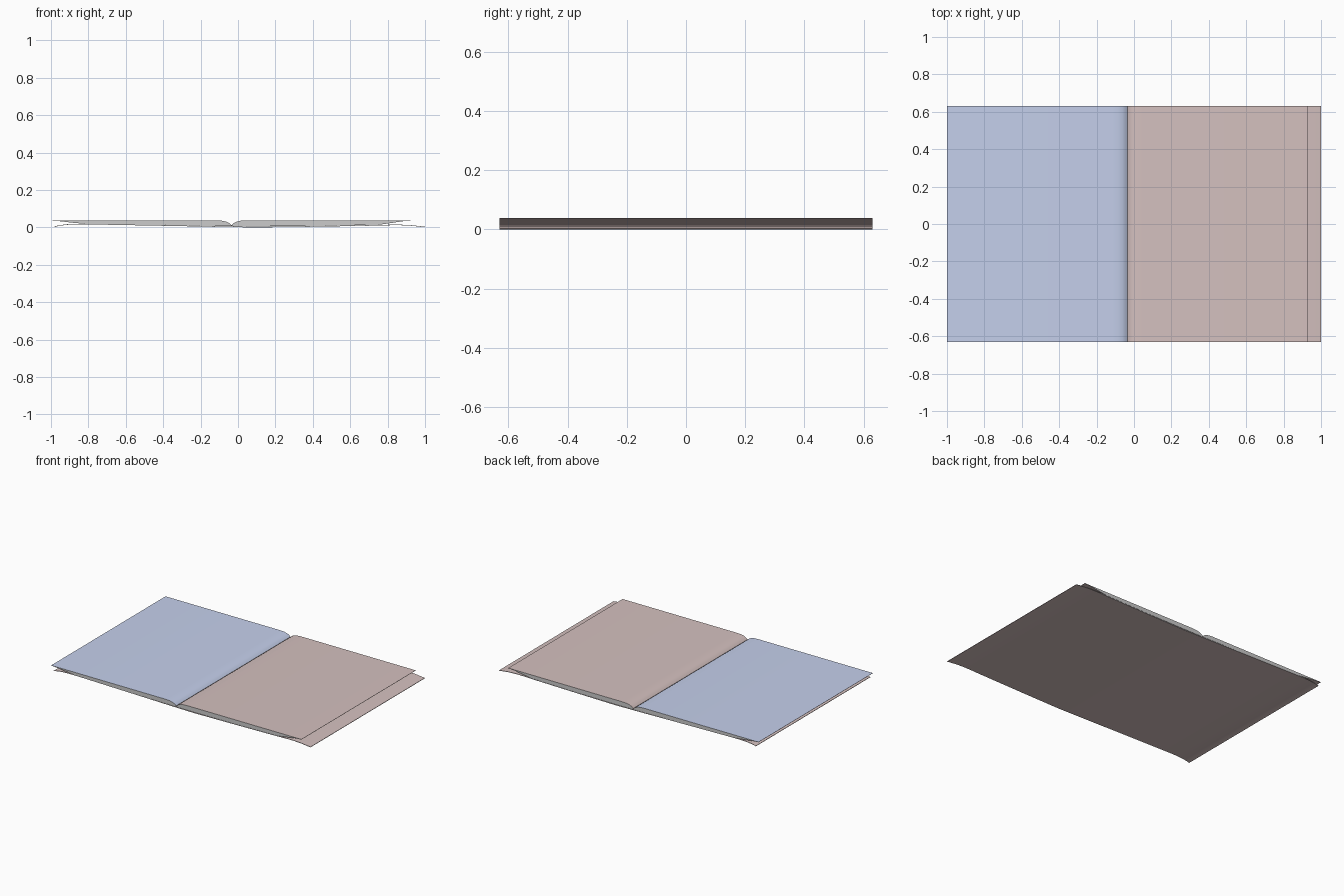
import bpy, bmesh

if "Cube" in bpy.data.objects:
    bpy.data.objects.remove(bpy.data.objects["Cube"])

HALF = 0.63  # half height of the booklet along y


def material(name, rgb):
    m = bpy.data.materials.new(name)
    m.diffuse_color = (*rgb, 1)
    m.use_nodes = True
    m.node_tree.nodes["Principled BSDF"].inputs["Base Color"].default_value = m.diffuse_color
    return m


blue = material("page_blue", (0.56, 0.63, 0.84))
rose = material("paper_rose", (0.66, 0.53, 0.52))
grey = material("page_edges", (0.6, 0.6, 0.6))


def sheet(name, upper, lower, top_mat):
    """Extrude the closed profile upper + reversed lower along y."""
    pts = upper + lower[::-1]
    n = len(pts)
    bm = bmesh.new()
    a = [bm.verts.new((x, -HALF, z)) for x, z in pts]
    b = [bm.verts.new((x, HALF, z)) for x, z in pts]
    for i in range(n):
        j = (i + 1) % n
        f = bm.faces.new((a[i], a[j], b[j], b[i]))
        f.material_index = 0 if i < len(upper) - 1 else 1
    for ring in (a, b[::-1]):
        bm.faces.new(ring).material_index = 2
    bmesh.ops.recalc_face_normals(bm, faces=bm.faces[:])
    me = bpy.data.meshes.new(name)
    bm.to_mesh(me)
    bm.free()
    for m in (top_mat, rose, grey):
        me.materials.append(m)
    ob = bpy.data.objects.new(name, me)
    bpy.context.collection.objects.link(ob)
    bpy.ops.object.select_all(action='DESELECT')
    ob.select_set(True)
    bpy.context.view_layer.objects.active = ob
    bpy.ops.object.shade_smooth_by_angle()


# Left page stack, top leaf reaching past the lower leaves
sheet("left_pages",
      [(-1, .038), (-.115, .038), (-.085, .036), (-.062, .031),
       (-.048, .024), (-.036, .014)],
      [(-1, .0365), (-.95, .033), (-.88, .025), (-.8, .018),
       (-.4, .012), (-.1, .0075), (-.036, .0065)], blue)

# Right page stack
sheet("right_pages",
      [(-.034, .014), (-.022, .024), (-.008, .031), (.015, .036),
       (.045, .038), (.93, .038)],
      [(-.034, .0065), (.1, .006), (.4, .008), (.75, .014),
       (.82, .024), (.88, .033), (.93, .0365)], rose)

# Cover, one sheet under both stacks with drooping outer edges
low = [(-.98, .003), (-.95, .010), (-.91, .0145), (-.86, .0165), (-.75, .0155),
       (-.4, .009), (-.1, .003), (.1, 0), (.4, .004), (.75, .010),
       (.82, .012), (.87, .012), (.93, .009), (1, .001)]
sheet("cover", [(x, z + .003) for x, z in low], low, rose)
